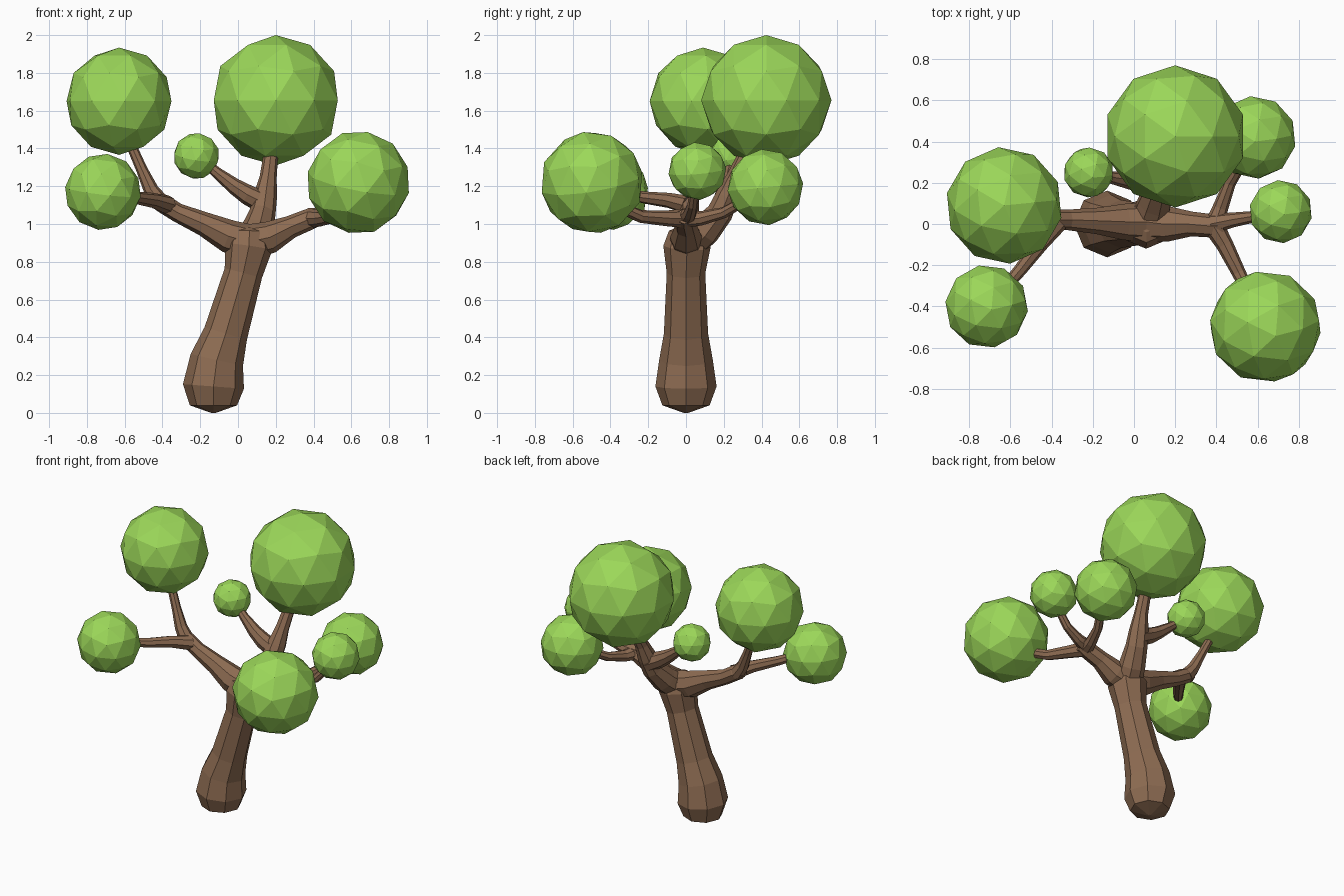
import bpy, bmesh, math
from mathutils import Vector, Euler


def material(name, color):
    m = bpy.data.materials.new(name)
    m.diffuse_color = color
    return m


BARK = material("bark", (0.27, 0.15, 0.085, 1))
LEAF = material("leaf", (0.33, 0.68, 0.10, 1))


def finish(name, bm, mat):
    bmesh.ops.recalc_face_normals(bm, faces=bm.faces[:])
    me = bpy.data.meshes.new(name)
    bm.to_mesh(me)
    bm.free()
    me.materials.append(mat)
    ob = bpy.data.objects.new(name, me)
    bpy.context.scene.collection.objects.link(ob)
    return ob


def limb(name, path, sides=8):
    """Tapered faceted tube through (x, y, z, radius) stations."""
    bm = bmesh.new()
    pts = [Vector(p[:3]) for p in path]
    span = pts[-1] - pts[0]
    ref = min((Vector((0, 1, 0)), Vector((0, 0, 1))), key=lambda a: abs(a.dot(span)))
    rings = []
    for i, p in enumerate(pts):
        t = (pts[min(i + 1, len(pts) - 1)] - pts[max(i - 1, 0)]).normalized()
        u = t.cross(ref).normalized()
        v = t.cross(u)
        rings.append([bm.verts.new(p + path[i][3] * (u * math.cos(a) + v * math.sin(a)))
                      for a in (2 * math.pi * k / sides for k in range(sides))])
    for a, b in zip(rings, rings[1:]):
        for k in range(sides):
            n = (k + 1) % sides
            bm.faces.new((a[k], a[n], b[n], b[k]))
    bm.faces.new(rings[0])
    bm.faces.new(rings[-1])
    return finish(name, bm, BARK)


def foliage(name, centre, radius, tilt=(0, 0, 0)):
    bm = bmesh.new()
    bmesh.ops.create_icosphere(bm, subdivisions=2, radius=radius)
    ob = finish(name, bm, LEAF)
    ob.location = centre
    ob.rotation_euler = Euler(tilt)


# Leaning trunk with a rounded foot
limb("trunk", [(-0.13, 0, 0.0, 0.012), (-0.13, 0, 0.04, 0.125), (-0.13, 0, 0.14, 0.162),
               (-0.112, 0, 0.28, 0.142), (-0.065, 0, 0.42, 0.117), (0.028, 0, 0.74, 0.102),
               (0.058, 0.005, 0.88, 0.125), (0.06, 0.01, 0.96, 0.10), (0.06, 0.01, 0.985, 0.05)])

# Main fork running left to right through the trunk top
limb("main_fork", [(-0.45, 0.02, 1.135, 0.04), (-0.40, 0.02, 1.11, 0.05), (-0.32, 0.02, 1.06, 0.05),
                   (-0.18, 0.015, 1.0, 0.064), (-0.05, 0.01, 0.935, 0.088), (0.06, 0.01, 0.905, 0.095),
                   (0.17, 0.0, 0.93, 0.085), (0.28, 0.0, 0.985, 0.06), (0.39, -0.01, 1.03, 0.056),
                   (0.44, -0.01, 1.04, 0.04)])

# Left twigs
limb("upper_left_branch", [(-0.41, 0.02, 1.11, 0.05), (-0.46, 0.03, 1.18, 0.04),
                           (-0.51, 0.05, 1.29, 0.03), (-0.58, 0.08, 1.45, 0.026)])
limb("lower_left_branch", [(-0.37, 0.01, 1.10, 0.05), (-0.45, -0.09, 1.125, 0.04),
                           (-0.55, -0.22, 1.14, 0.032), (-0.66, -0.35, 1.17, 0.026)])

# Right twigs
limb("front_right_branch", [(0.38, 0.0, 1.03, 0.052), (0.44, -0.10, 1.03, 0.042),
                            (0.51, -0.24, 1.04, 0.034), (0.60, -0.42, 1.12, 0.028)])
limb("side_right_branch", [(0.38, 0.0, 1.035, 0.05), (0.48, 0.02, 1.055, 0.036),
                           (0.58, 0.035, 1.10, 0.028), (0.69, 0.05, 1.22, 0.024)])
limb("back_right_branch", [(0.39, -0.01, 1.03, 0.05), (0.42, 0.08, 1.03, 0.038),
                           (0.465, 0.20, 1.06, 0.03), (0.56, 0.36, 1.15, 0.026)])

# Back limb rising to the crown, with its side twig
limb("back_branch", [(0.06, 0.0, 0.88, 0.09), (0.10, 0.10, 0.965, 0.085), (0.13, 0.18, 1.06, 0.07),
                     (0.145, 0.22, 1.15, 0.062), (0.16, 0.26, 1.25, 0.045), (0.18, 0.34, 1.42, 0.036)])
limb("back_twig", [(0.14, 0.21, 1.11, 0.06), (0.05, 0.205, 1.155, 0.053), (-0.02, 0.21, 1.20, 0.043),
                   (-0.11, 0.225, 1.27, 0.03), (-0.19, 0.245, 1.34, 0.022)])

# Leaf balls
foliage("crown_foliage", (0.20, 0.425, 1.655), 0.345)
foliage("upper_left_foliage", (-0.63, 0.09, 1.65), 0.284, (0, 0, 0.1))
foliage("lower_left_foliage", (-0.715, -0.40, 1.17), 0.203, (0.1, 0.1, 0.2))
foliage("front_right_foliage", (0.637, -0.498, 1.22), 0.275, (0.2, 0.15, 0.2))
foliage("back_twig_foliage", (-0.22, 0.25, 1.36), 0.123, (0.2, 0.15, 0))
foliage("side_right_foliage", (0.712, 0.06, 1.28), 0.154, (0.1, 0.1, 0.1))
foliage("back_right_foliage", (0.585, 0.42, 1.195), 0.202, (0.1, 0, 0.1))
